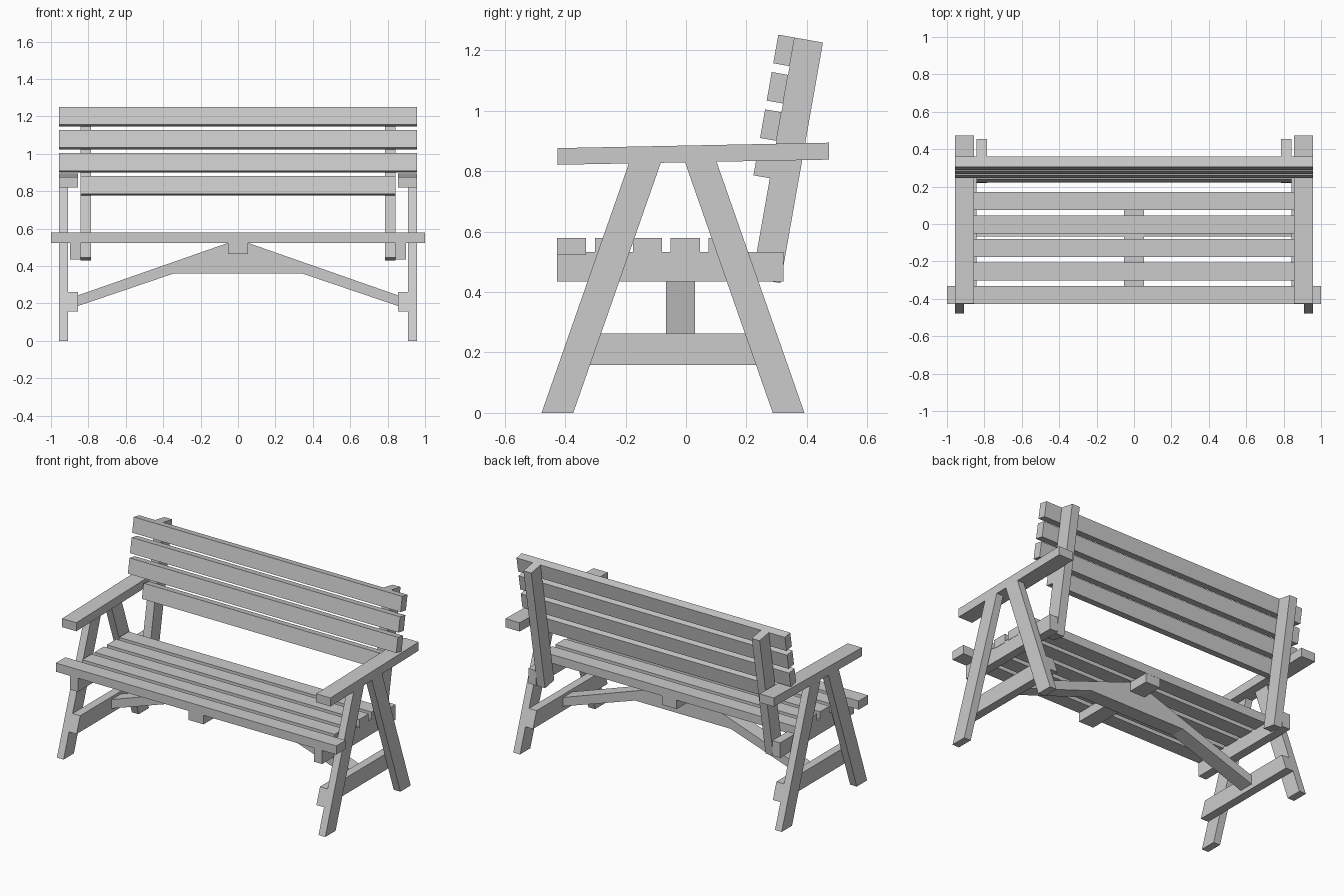
import bpy
import bmesh
from mathutils import Vector

cube = bpy.data.objects.get("Cube")
if cube:
    bpy.data.objects.remove(cube, do_unlink=True)

wood = bpy.data.materials.new("grey_wood")
wood.use_nodes = True
GREY = (0.6, 0.6, 0.6, 1)
wood.diffuse_color = GREY
wood.node_tree.nodes["Principled BSDF"].inputs["Base Color"].default_value = GREY


def prism(name, outline, start, end, axis="x", mirrored=False):
    """Extrude a flat outline along x (outline is y, z) or along y (outline is x, z)."""
    bm = bmesh.new()
    if axis == "x":
        points = [(start, a, b) for a, b in outline]
        shift = Vector((end - start, 0, 0))
    else:
        points = [(a, start, b) for a, b in outline]
        shift = Vector((0, end - start, 0))
    face = bm.faces.new([bm.verts.new(p) for p in points])
    grown = bmesh.ops.extrude_face_region(bm, geom=[face])["geom"]
    bmesh.ops.translate(bm, vec=shift,
                        verts=[g for g in grown if isinstance(g, bmesh.types.BMVert)])
    bmesh.ops.recalc_face_normals(bm, faces=bm.faces)
    mesh = bpy.data.meshes.new(name)
    bm.to_mesh(mesh)
    bm.free()
    mesh.materials.append(wood)
    obj = bpy.data.objects.new(name, mesh)
    bpy.context.collection.objects.link(obj)
    if mirrored:
        obj.modifiers.new("both_sides", "MIRROR").use_axis[0] = True
    return obj


def rect(a0, a1, b0, b1):
    return [(a0, b0), (a1, b0), (a1, b1), (a0, b1)]


# A-frame sides
LEAN = 0.35
front_edge = lambda z: -0.478 + LEAN * z
back_edge = lambda z: 0.392 - LEAN * z
LEG = 0.105
TOP = 0.835
prism("front_legs", [(front_edge(0), 0), (front_edge(0) + LEG, 0),
                     (front_edge(TOP) + LEG, TOP), (front_edge(TOP), TOP)],
      0.909, 0.957, mirrored=True)
prism("back_legs", [(back_edge(0), 0), (back_edge(0) - LEG, 0),
                    (back_edge(TOP) - LEG, TOP), (back_edge(TOP), TOP)],
      0.909, 0.957, mirrored=True)
low, high = 0.158, 0.262
prism("leg_rails", [(front_edge(low), low), (back_edge(low), low),
                    (back_edge(high), high), (front_edge(high), high)],
      0.855, 0.909, mirrored=True)
prism("armrests", [(-0.425, 0.821), (0.473, 0.838), (0.473, 0.894), (-0.425, 0.876)],
      0.855, 0.957, mirrored=True)

# Seat supports and slats
prism("seat_bearers", rect(-0.427, 0.323, 0.435, 0.532), 0.842, 0.898, mirrored=True)
prism("middle_bearer", rect(-0.427, 0.17, 0.465, 0.525), -0.053, 0.053)
for i in range(5):
    y = -0.427 + 0.1255 * i
    half = 1.0 if i == 0 else 0.9
    prism(f"seat_slat_{i + 1}", rect(y, y + 0.096, 0.523, 0.579), -half, half)

# Cranked brace under the seat
right_half = [(0.342, 0.361), (0.857, 0.186), (0.857, 0.243), (0.053, 0.524)]
left_half = [(-x, z) for x, z in reversed(right_half)]
prism("seat_brace", right_half + left_half, -0.066, 0.03, axis="y")

# Reclined backrest, measured along and in front of the posts
base = Vector((0.219, 0.446))
up = Vector((0.174, 0.985))
forward = Vector((-0.985, 0.174))
POST = 0.808


def reclined(f0, f1, u0, u1):
    return [tuple(base + forward * f + up * u) for f, u in rect(f0, f1, u0, u1)]


prism("back_posts", reclined(-0.095, 0, 0, POST), 0.786, 0.842, mirrored=True)
for i in range(4):
    top = POST - 0.1255 * i
    half = 0.842 if i == 3 else 0.957
    prism(f"back_slat_{i + 1}", reclined(0, 0.055, top - 0.096, top), -half, half)
